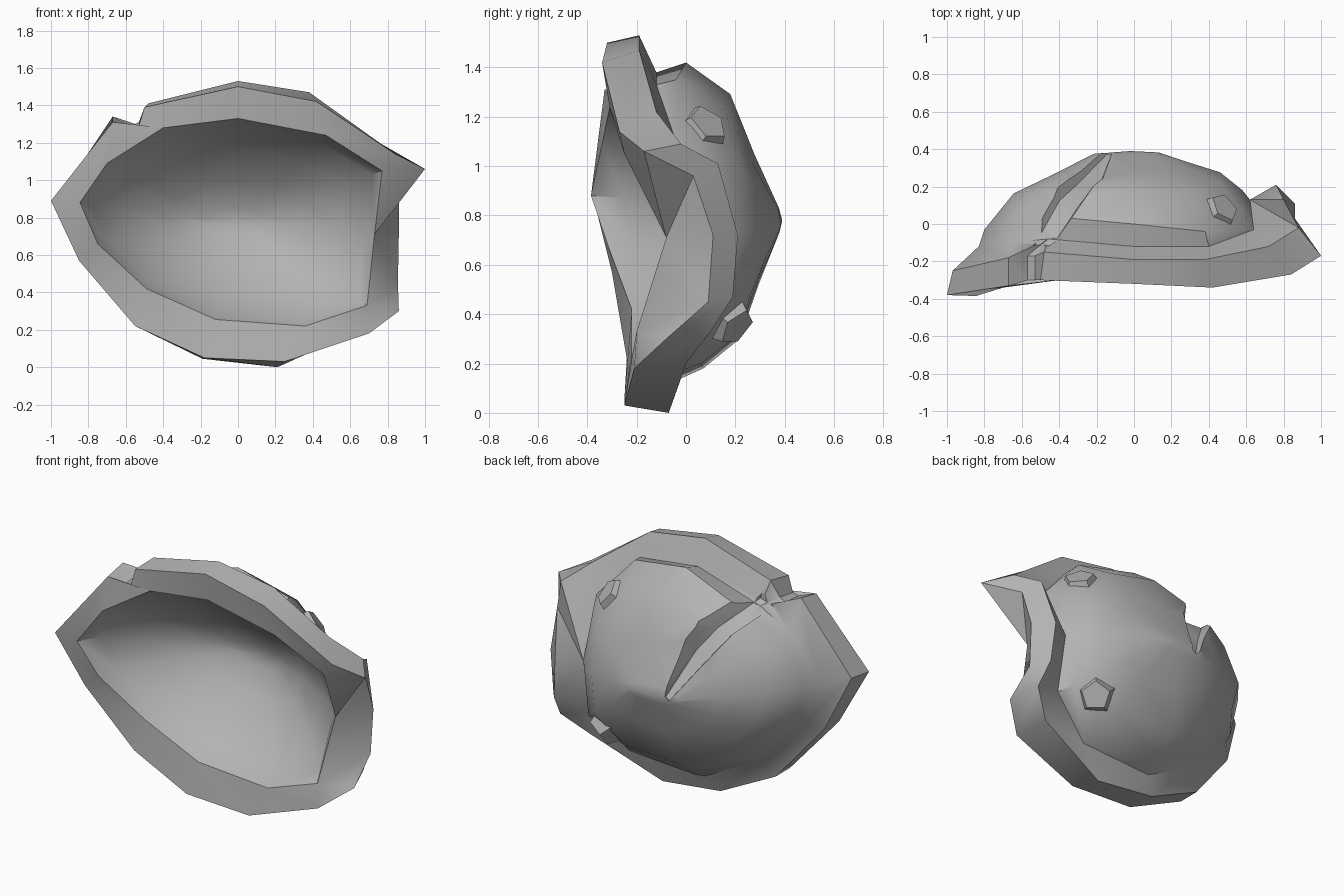
import bpy, bmesh, math
from mathutils import Vector as V

if "Cube" in bpy.data.objects:
    bpy.data.objects.remove(bpy.data.objects["Cube"])

grey = bpy.data.materials.new("stone_grey")
grey.diffuse_color = (0.45, 0.45, 0.45, 1)
grey.use_nodes = True
grey.node_tree.nodes["Principled BSDF"].inputs["Base Color"].default_value = grey.diffuse_color

# Rings run anticlockwise from the left tip, seen from the front (x, y, z)
rim_front = [(-1, -.38, .89), (-.85, -.30, .57), (-.55, -.24, .22), (-.18, -.25, .05),
             (.25, -.25, .03), (.70, -.21, .18), (.86, -.08, .30), (.855, .09, .45),
             (.86, .11, .72), (.86, .03, .96), (1, -.17, 1.06), (.84, -.27, 1.14),
             (.42, -.34, 1.42), (0, -.32, 1.50), (-.5, -.30, 1.39), (-.53, -.30, 1.29),
             (-.57, -.30, 1.28), (-.67, -.33, 1.31)]
rim_back = [(-.97, -.25, .89), (-.84, -.17, .57), (-.55, -.10, .22), (-.19, -.07, .045),
            (.21, -.07, 0), (.66, 0, .20), (.80, .10, .33), (.78, .19, .47),
            (.76, .21, .72), (.80, .13, 1.01), (.88, -.02, 1.09), (.72, -.12, 1.22),
            (.38, -.19, 1.47), (0, -.19, 1.53), (-.48, -.15, 1.41), (-.53, -.17, 1.31),
            (-.57, -.17, 1.29), (-.67, -.18, 1.34)]
mouth = [(-.845, -.385, .88), (-.75, -.31, .66), (-.49, -.22, .42), (-.12, -.22, .255),
         (.36, -.22, .22), (.69, -.20, .33), (.73, -.08, .71), (.77, -.25, 1.05),
         (.47, -.31, 1.24), (0, -.30, 1.33), (-.4, -.30, 1.28), (-.7, -.34, 1.09)]
shell_base = [(-.83, -.12, .88), (-.75, -.08, .61), (-.49, -.05, .33), (-.12, -.02, .14),
              (.36, -.02, .17), (.62, .06, .38), (.62, .13, .72), (.64, -.03, 1.07),
              (.40, -.12, 1.33), (0, -.12, 1.38), (-.46, -.08, 1.27), (-.67, -.10, 1.13)]
shell_edge = [(-.80, -.03, .88), (-.72, 0, .62), (-.47, .04, .36), (-.12, .07, .18),
              (.34, .06, .20), (.57, .15, .40), (.58, .18, .72), (.59, .06, 1.07),
              (.38, -.04, 1.35), (0, 0, 1.42), (-.44, .04, 1.27), (-.65, 0, 1.12)]


def finish(bm, name):
    bmesh.ops.recalc_face_normals(bm, faces=bm.faces)
    me = bpy.data.meshes.new(name)
    bm.to_mesh(me)
    bm.free()
    me.materials.append(grey)
    ob = bpy.data.objects.new(name, me)
    bpy.context.collection.objects.link(ob)
    return ob


def smooth(ob, degrees):
    bpy.ops.object.select_all(action='DESELECT')
    ob.select_set(True)
    bpy.context.view_layer.objects.active = ob
    bpy.ops.object.shade_smooth_by_angle(angle=math.radians(degrees))


def strip(bm, a, b):
    # Join two rings of equal count
    n = len(a)
    for i in range(n):
        j = (i + 1) % n
        bm.faces.new((a[i], a[j], b[j], b[i]))


def turn(v):
    return (math.degrees(math.atan2(v.co.z - .75, v.co.x)) - 170) % 360


def zipper(bm, a, b):
    # Join two rings of different count by their angle about the middle
    i = j = 0
    na, nb = len(a), len(b)
    while i < na or j < nb:
        ta = turn(a[i + 1]) if i + 1 < na else 360 + turn(a[0])
        tb = turn(b[j + 1]) if j + 1 < nb else 360 + turn(b[0])
        if j >= nb or (i < na and ta <= tb):
            bm.faces.new((a[i], a[(i + 1) % na], b[j % nb]))
            i += 1
        else:
            bm.faces.new((a[i % na], b[(j + 1) % nb], b[j]))
            j += 1


def dome(bm, ring, centre, steps):
    # Close a ring with shrinking rings (width, height, depth) up to the centre
    base = [v.co.copy() for v in ring]
    last = ring
    for fx, fz, h in steps:
        new = [bm.verts.new((centre[0] + (p.x - centre[0]) * fx,
                             p.y + (centre[1] - p.y) * h,
                             centre[2] + (p.z - centre[2]) * fz)) for p in base]
        strip(bm, last, new)
        last = new
    tip = bm.verts.new(centre)
    for i in range(len(last)):
        bm.faces.new((last[i], last[(i + 1) % len(last)], tip))


# Hollow shell with thick rim
bm = bmesh.new()
front, back, lip, base, edge = [[bm.verts.new(p) for p in r] for r in
                                (rim_front, rim_back, mouth, shell_base, shell_edge)]
strip(bm, front, back)
zipper(bm, front, lip)
zipper(bm, back, base)
strip(bm, base, edge)
dome(bm, lip, (-.02, .23, .78), [(.93, .92, .2), (.73, .71, .5), (.45, .4, .82), (.2, .12, .98)])
dome(bm, edge, (-.02, .39, .78), [(.8, .8, .46), (.52, .42, .71), (.25, .08, .965)])
shell = finish(bm, "shell")

# Crack from the rim notch to the crown: tall wall on one side, narrow floor on the other
bm = bmesh.new()
side = V((.82, 0, .57))
rings = []
for p, wide, narrow, deep in (((-.50, -.11, 1.33), .08, .06, .06),
                              ((-.38, .15, 1.22), .24, .06, .11),
                              ((-.27, .26, 1.06), .20, .06, .11),
                              ((-.13, .375, .78), .02, .02, .004)):
    p = V(p)
    out = (p - V((-.02, -.15, .78))).normalized()
    rings.append([bm.verts.new(q) for q in
                  (p + out * .07 + side * wide, p + out * .07 - side * narrow * 1.3,
                   p - out * deep * .5 - side * narrow, p - out * deep + side * narrow * .5)])
for a, b in zip(rings, rings[1:]):
    strip(bm, a, b)
bm.faces.new(rings[0])
bm.faces.new(rings[-1])
bmesh.ops.triangulate(bm, faces=bm.faces)
cutter = finish(bm, "crack_cutter")
cutter.hide_render = True
mod = shell.modifiers.new("crack", 'BOOLEAN')
mod.operation = 'DIFFERENCE'
mod.solver = 'EXACT'
mod.object = cutter
bpy.context.view_layer.objects.active = shell
bpy.ops.object.modifier_apply(modifier="crack")
bpy.data.objects.remove(cutter)
smooth(shell, 40)

# Five-sided studs on the back
for name, pos, normal in (("upper_stud", (.45, .06, 1.14), (.6, .52, .6)),
                          ("lower_stud", (.43, .17, .38), (.5, .62, -.55))):
    bm = bmesh.new()
    bmesh.ops.create_cone(bm, cap_ends=True, segments=5, radius1=.135, radius2=.085, depth=.12)
    ob = finish(bm, name)
    ob.location = pos
    ob.rotation_euler = V(normal).to_track_quat('Z', 'Y').to_euler()
    smooth(ob, 25)
